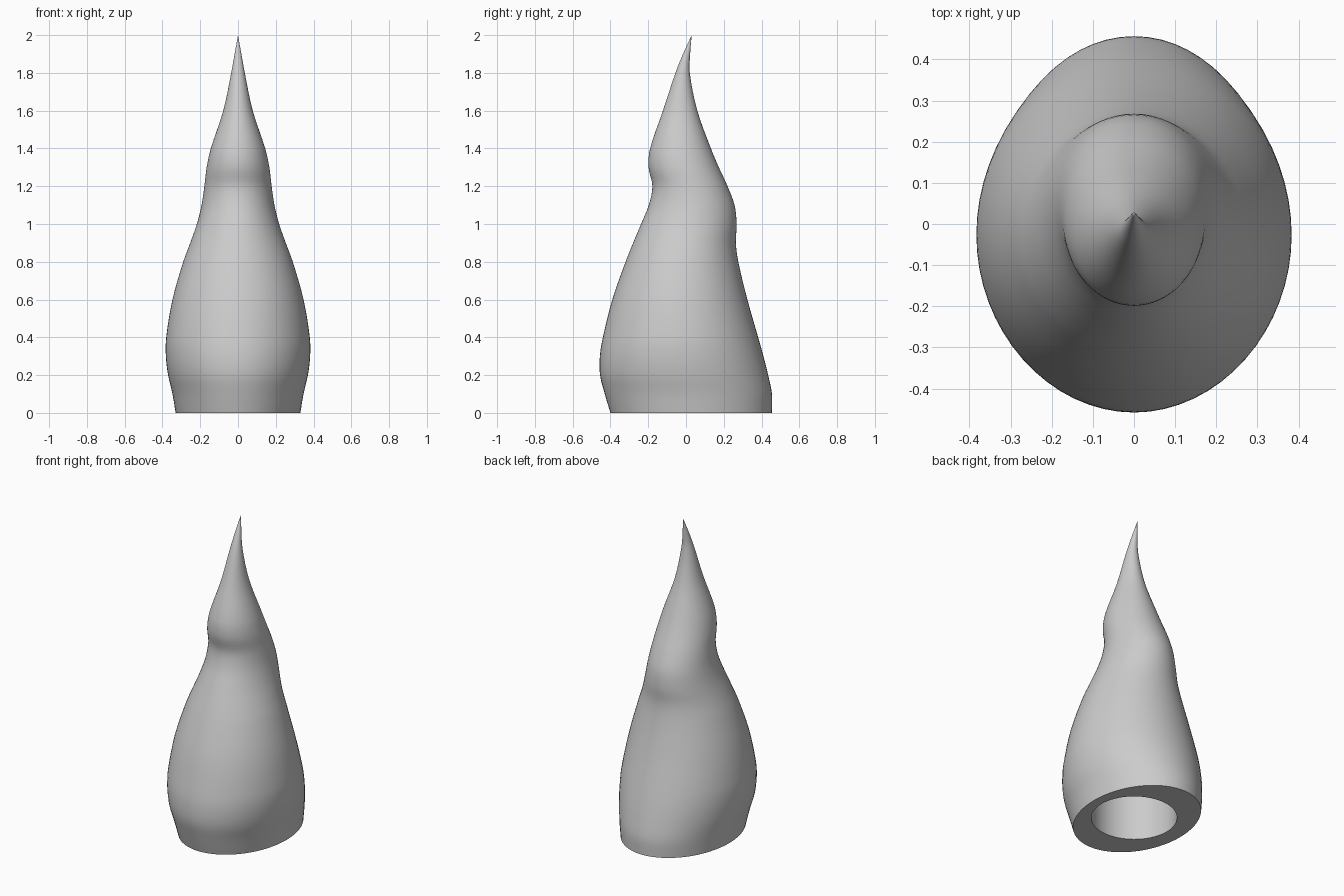
import bpy, bmesh, math
from mathutils import Vector

cube = bpy.data.objects.get("Cube")
if cube:
    bpy.data.objects.remove(cube)

SIDES = 64
STEPS = 4

# Height, half width, front edge, back edge of each oval section
SECTIONS = [Vector(s) for s in (
    (0.0, 0.33, -0.40, 0.455), (0.1, 0.347, -0.43, 0.455),
    (0.2, 0.37, -0.455, 0.435), (0.3, 0.382, -0.456, 0.41),
    (0.4, 0.38, -0.44, 0.382), (0.6, 0.347, -0.39, 0.325),
    (0.8, 0.29, -0.32, 0.277), (0.9, 0.253, -0.28, 0.264),
    (1.0, 0.218, -0.238, 0.268), (1.1, 0.193, -0.197, 0.257),
    (1.2, 0.178, -0.178, 0.22), (1.3, 0.166, -0.198, 0.174),
    (1.4, 0.144, -0.19, 0.132), (1.6, 0.078, -0.122, 0.06),
    (1.8, 0.036, -0.056, 0.02), (1.9, 0.018, -0.016, 0.022),
    (2.0, 0.0, 0.03, 0.03))]


def smooth_sections(keys):
    """Smooth curve through the sections, with slopes scaled by height."""
    def slope(i):
        a, b = keys[max(i - 1, 0)], keys[min(i + 1, len(keys) - 1)]
        return (b - a) / (b[0] - a[0])
    for i in range(len(keys) - 1):
        p, q = keys[i], keys[i + 1]
        h = q[0] - p[0]
        for k in range(STEPS):
            t = k / STEPS
            u = t * t * (3 - 2 * t)
            yield (p.lerp(q, u) + slope(i) * h * t * (1 - t) ** 2
                   - slope(i + 1) * h * t * t * (1 - t))


def ring(bm, cx, cy, z, rx, ry):
    angles = [math.tau * i / SIDES for i in range(SIDES)]
    return [bm.verts.new((cx + rx * math.cos(a), cy + ry * math.sin(a), z))
            for a in angles]


def bridge(bm, a, b):
    for i in range(SIDES):
        j = (i + 1) % SIDES
        bm.faces.new((a[i], a[j], b[j], b[i]))


bm = bmesh.new()

# Outer skin, closed to a point
rings = [ring(bm, 0, (f + b) / 2, z, w, (b - f) / 2)
         for z, w, f, b in smooth_sections(SECTIONS)]
for low, high in zip(rings, rings[1:]):
    bridge(bm, low, high)
tip = bm.verts.new((0, SECTIONS[-1][2], SECTIONS[-1][0]))
for i in range(SIDES):
    bm.faces.new((rings[-1][i], rings[-1][(i + 1) % SIDES], tip))

# Flat underside with a round socket
socket = [ring(bm, 0.02, 0.025, z, 0.25, 0.25) for z in (0, 0.5)]
bridge(bm, socket[0], rings[0])
bridge(bm, socket[1], socket[0])
bm.faces.new(list(reversed(socket[1])))
bmesh.ops.recalc_face_normals(bm, faces=bm.faces)

mesh = bpy.data.meshes.new("horn")
bm.to_mesh(mesh)
bm.free()
horn = bpy.data.objects.new("horn", mesh)
bpy.context.collection.objects.link(horn)

# Plain grey material
grey = bpy.data.materials.new("light grey")
grey.use_nodes = True
grey.diffuse_color = (0.6, 0.6, 0.6, 1)
grey.node_tree.nodes["Principled BSDF"].inputs["Base Color"].default_value = (0.6, 0.6, 0.6, 1)
mesh.materials.append(grey)

bpy.ops.object.select_all(action="DESELECT")
horn.select_set(True)
bpy.context.view_layer.objects.active = horn
bpy.ops.object.shade_smooth_by_angle(angle=math.radians(40))
